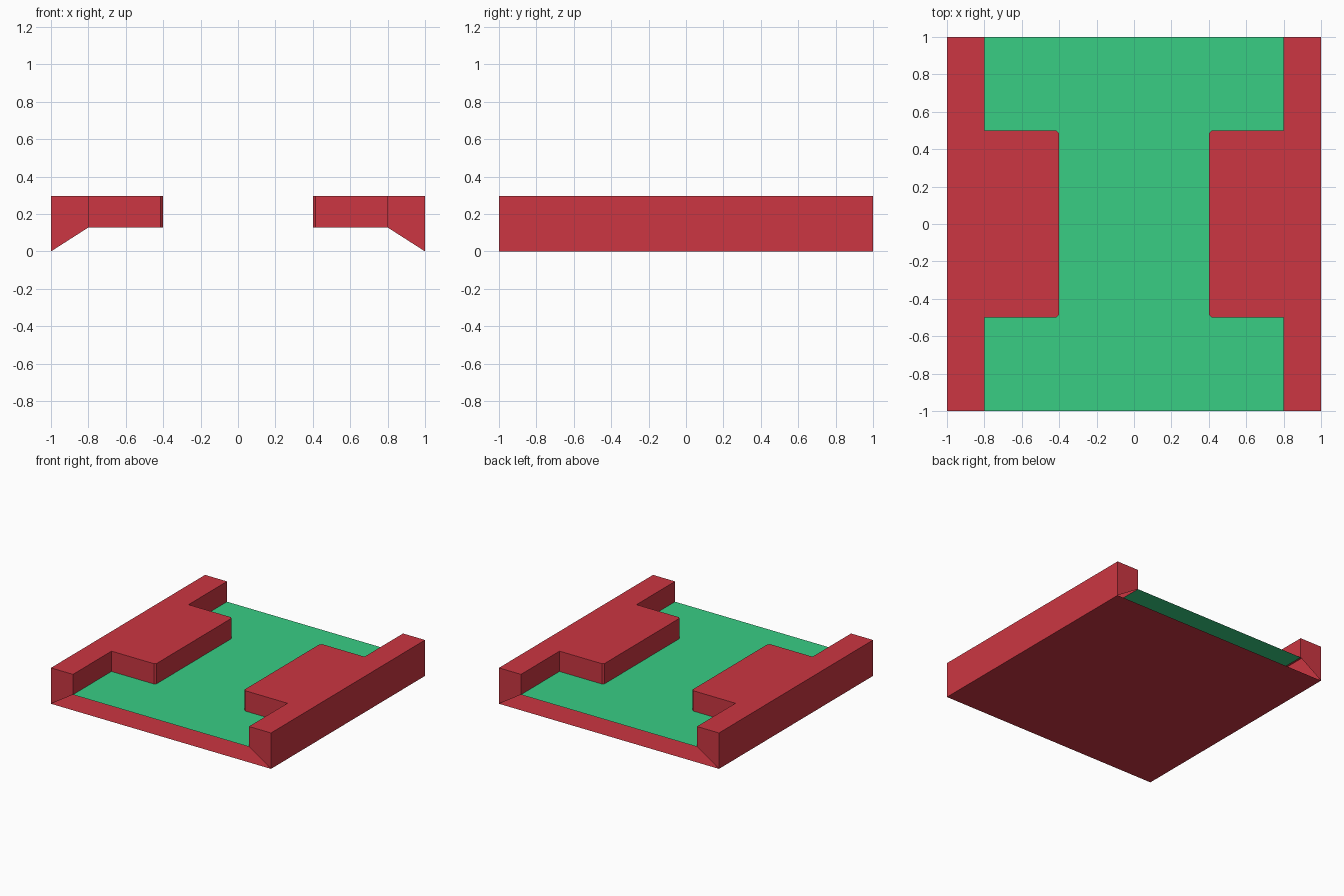
import bpy

cube = bpy.data.objects.get("Cube")
if cube:
    bpy.data.objects.remove(cube, do_unlink=True)

TOP, FLOOR, EDGE = 0.295, 0.128, 1.0


def make_material(name, color):
    mat = bpy.data.materials.new(name)
    mat.use_nodes = True
    mat.diffuse_color = color
    for node in mat.node_tree.nodes:
        if node.type == 'BSDF_PRINCIPLED':
            node.inputs["Base Color"].default_value = color
    return mat


def make_object(name, verts, faces, mat):
    mesh = bpy.data.meshes.new(name)
    mesh.from_pydata(verts, [], faces)
    mesh.materials.append(mat)
    mesh.update()
    obj = bpy.data.objects.new(name, mesh)
    bpy.context.scene.collection.objects.link(obj)
    return obj


red = make_material("red", (0.604, 0.037, 0.054, 1))
green = make_material("green", (0.040, 0.610, 0.231, 1))

# Inner edge of the left rail, front to back, with a chamfered ledge
half = [(0.8, EDGE), (0.8, 0.5), (0.415, 0.5), (0.4, 0.485)]
inner = [(x, -y) for x, y in half] + [(x, y) for x, y in reversed(half)]

# Hollow rails: a flat top with walls down to the floor, outer wall to the ground
outline = [(EDGE, -EDGE), (EDGE, EDGE)] + inner[::-1]
n = len(outline)
verts = [(x, y, TOP) for x, y in outline]
verts += [(x, y, 0 if x == EDGE else FLOOR) for x, y in outline]
faces = [list(range(n))]
faces += [[i, i + n, (i + 1) % n + n, (i + 1) % n] for i in range(n)]
rails = make_object("side_rails", verts, faces, red)
rails.modifiers.new("mirror", 'MIRROR')

# Raised floor sheet filling the space between the rails
floor = [(x, y, FLOOR) for x, y in inner]
floor += [(-x, y, FLOOR) for x, y in reversed(inner)]
make_object("floor", floor, [list(range(len(floor)))], green)

# Flat underside, with the ends left open
base = [(-EDGE, -EDGE, 0), (-EDGE, EDGE, 0), (EDGE, EDGE, 0), (EDGE, -EDGE, 0)]
make_object("base", base, [[0, 1, 2, 3]], red)
